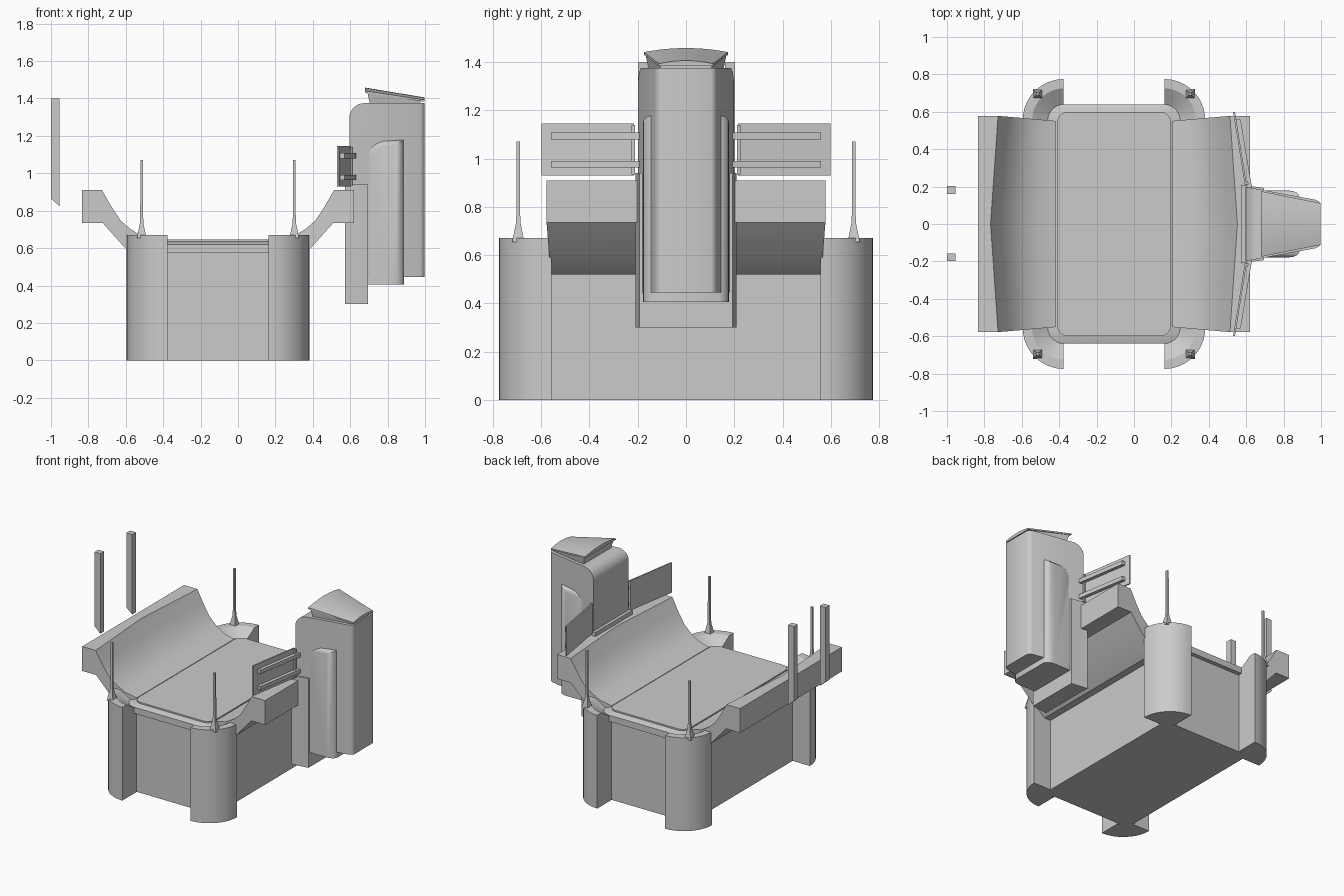
import bpy, bmesh
from math import sin, cos, pi, radians

if "Cube" in bpy.data.objects:
    bpy.data.objects.remove(bpy.data.objects["Cube"])

CX = -0.107  # centre of the tub in x


def loft(name, rings, angle=30):
    """Skin a list of equal-length point rings and cap both ends."""
    bm = bmesh.new()
    vs = [[bm.verts.new(p) for p in r] for r in rings]
    n = len(rings[0])
    for a, b in zip(vs, vs[1:]):
        for i in range(n):
            j = (i + 1) % n
            bm.faces.new((a[i], a[j], b[j], b[i]))
    bm.faces.new(vs[0])
    bm.faces.new(vs[-1])
    bmesh.ops.recalc_face_normals(bm, faces=bm.faces)
    me = bpy.data.meshes.new(name)
    bm.to_mesh(me)
    bm.free()
    me.shade_smooth()
    me.set_sharp_from_angle(angle=radians(angle))
    ob = bpy.data.objects.new(name, me)
    bpy.context.collection.objects.link(ob)
    return ob


def plan(name, pts, z0, z1):
    return loft(name, [[(x, y, z) for x, y in pts] for z in (z0, z1)])


def rect(x0, x1, y0, y1):
    return [(x0, y0), (x1, y0), (x1, y1), (x0, y1)]


def rounded(hx, hy, r, n=8):
    pts = []
    for k, (sx, sy) in enumerate([(1, 1), (-1, 1), (-1, -1), (1, -1)]):
        for i in range(n + 1):
            a = (k + i / n) * pi / 2
            pts.append((CX + sx * (hx - r) + r * cos(a), sy * (hy - r) + r * sin(a)))
    return pts


# Tub body, overhanging rim and floor
plan("tub_body", rect(CX - 0.35, CX + 0.35, -0.61, 0.61), 0, 0.6)
rim = rounded(0.355, 0.64, 0.09)
inner = rounded(0.305, 0.6, 0.06)
loft("tub_rim", [[(x, y, 0.575) for x, y in rim],
                 [(x, y, 0.62) for x, y in rim],
                 [(x, y, 0.635) for x, y in inner]])
plan("floor_panel", inner, 0.6, 0.645)

# Corner pillars with dished tops, and their spikes
section = [(0.06, 0), (0.22, 0), (0.22, 0.67), (0.17, 0.67), (0.09, 0.62), (0.06, 0.6)]
for sx in (-1, 1):
    for sy in (-1, 1):
        def P(dx, dy, z):
            return (CX + sx * (0.268 + dx), sy * (0.555 + dy), z)
        rings = []
        for i in range(13):
            t = 2 * i / 12 - 1
            rings.append([P(r * cos(a), r * sin(a), z) for r, z in section
                          for a in [radians(45 + t * (45 - 0.6 / r * 0.2))]])
        loft("corner_pillar", rings)
        rings = []
        for r, z in [(0.036, 0.655), (0.03, 0.675), (0.014, 0.73), (0.011, 0.77), (0.01, 1.07)]:
            rings.append([P(0.14 + r * cos(k * pi / 2 + pi / 4),
                            0.14 + r * sin(k * pi / 2 + pi / 4), z) for k in range(4)])
        loft("corner_spike", rings)

# Side wings: (distance from centre, height, amount of bow at mid length)
wing = [(0.25, 0.52, 0), (0.40, 0.52, 0), (0.487, 0.59, 0), (0.617, 0.735, 0),
        (0.727, 0.735, 0), (0.727, 0.91, 0), (0.62, 0.91, 0.04), (0.57, 0.822, 0.036),
        (0.52, 0.747, 0.03), (0.465, 0.70, 0.02), (0.40, 0.662, 0.01),
        (0.312, 0.642, 0), (0.312, 0.6, 0), (0.25, 0.6, 0)]
for sx in (-1, 1):
    rings = []
    for s in (-1, 0, 1):
        ring = []
        for u, z, b in wing:
            half = 0.55 + 0.028 * min(1, max(0, (u - 0.3) / 0.32))
            ring.append((CX + sx * (u + (b if s == 0 else 0)), s * half, z))
        rings.append(ring)
    loft("side_wing", rings)

# Floating posts with slanted feet
for y in (-0.178, 0.182):
    foot = [(-1, 0.865), (-0.955, 0.825), (-0.955, 1.4), (-1, 1.4)]
    loft("floating_post", [[(x, y + d, z) for x, z in foot] for d in (-0.021, 0.021)])

# Tower bracket
plan("tower_bracket", [(0.573, -0.21), (0.695, -0.193), (0.695, 0.193), (0.573, 0.21)], 0.3, 0.94)


# Tower casing: side profile with a rounded inner top edge, tapering outwards
def half_width(x):
    return 0.2 - 0.075 * (x - 0.59) / 0.405


casing = [(0.595, 0.445), (0.998, 0.445), (0.998, 1.375)]
casing += [(0.675 - 0.08 * sin(i * pi / 16), 1.295 + 0.08 * cos(i * pi / 16)) for i in range(9)]
steps = [(1, 0.972), (0.97, 0.984), (0.92, 0.993), (0.84, 0.998)]
steps = [(-s, m) for s, m in steps] + steps[::-1]
loft("tower_casing", [[(min(x, m), s * half_width(min(x, m)), z) for x, z in casing]
                      for s, m in steps], 40)

# Side pods running through the tower, rounded at the top and outer edge
rings = []
pod = [(0.179, 0.825, 1.145), (0.176, 0.85, 1.158), (0.165, 0.875, 1.172), (0.14, 0.888, 1.18)]
for y, x1, top in [(-y, x, t) for y, x, t in pod] + pod[::-1]:
    arc = [(0.775 - 0.08 * sin(i * pi / 12), y, top - 0.06 * (1 - cos(i * pi / 12)))
           for i in range(7)]
    rings.append([(0.695, y, 0.405), (x1, y, 0.405), (x1, y, top)] + arc)
loft("side_pods", rings, 40)


# Tower lid: flared support below a thin arched cap
def arch(x, half, z, rise, n=12):
    return [(x, half * (2 * i / n - 1), z + rise * (1 - (2 * i / n - 1) ** 2))
            for i in range(n + 1)]


def lid_ring(x, x_low, half, half_low, z, z_low, rise):
    return arch(x, half, z, rise) + arch(x_low, half_low, z_low, 0.0)[::-1]


loft("lid_support", [lid_ring(0.692, 0.705, 0.168, 0.155, 1.432, 1.37, 0.014),
                     lid_ring(0.975, 0.975, 0.108, 0.105, 1.388, 1.37, 0.01)])
loft("lid_cap", [lid_ring(0.68, 0.68, 0.175, 0.175, 1.441, 1.431, 0.017),
                 lid_ring(0.996, 0.996, 0.112, 0.112, 1.393, 1.383, 0.013)])

# Swept panels beside the tower, each with two rails and a hinge strip
for s in (-1, 1):
    plate = [(0.592, 0.215), (0.602, 0.215), (0.540, 0.598), (0.530, 0.598)]
    plan("side_panel", [(x, s * y) for x, y in plate], 0.93, 1.145)
    hinge = [(0.590, 0.212), (0.612, 0.212), (0.610, 0.226), (0.588, 0.226)]
    plan("panel_hinge", [(x, s * y) for x, y in hinge], 0.935, 1.14)
    rail = [(0.606, 0.185), (0.632, 0.185), (0.570, 0.56), (0.544, 0.56)]
    for z in (0.977, 1.094):
        plan("panel_rail", [(x, s * y) for x, y in rail], z - 0.014, z + 0.014)
